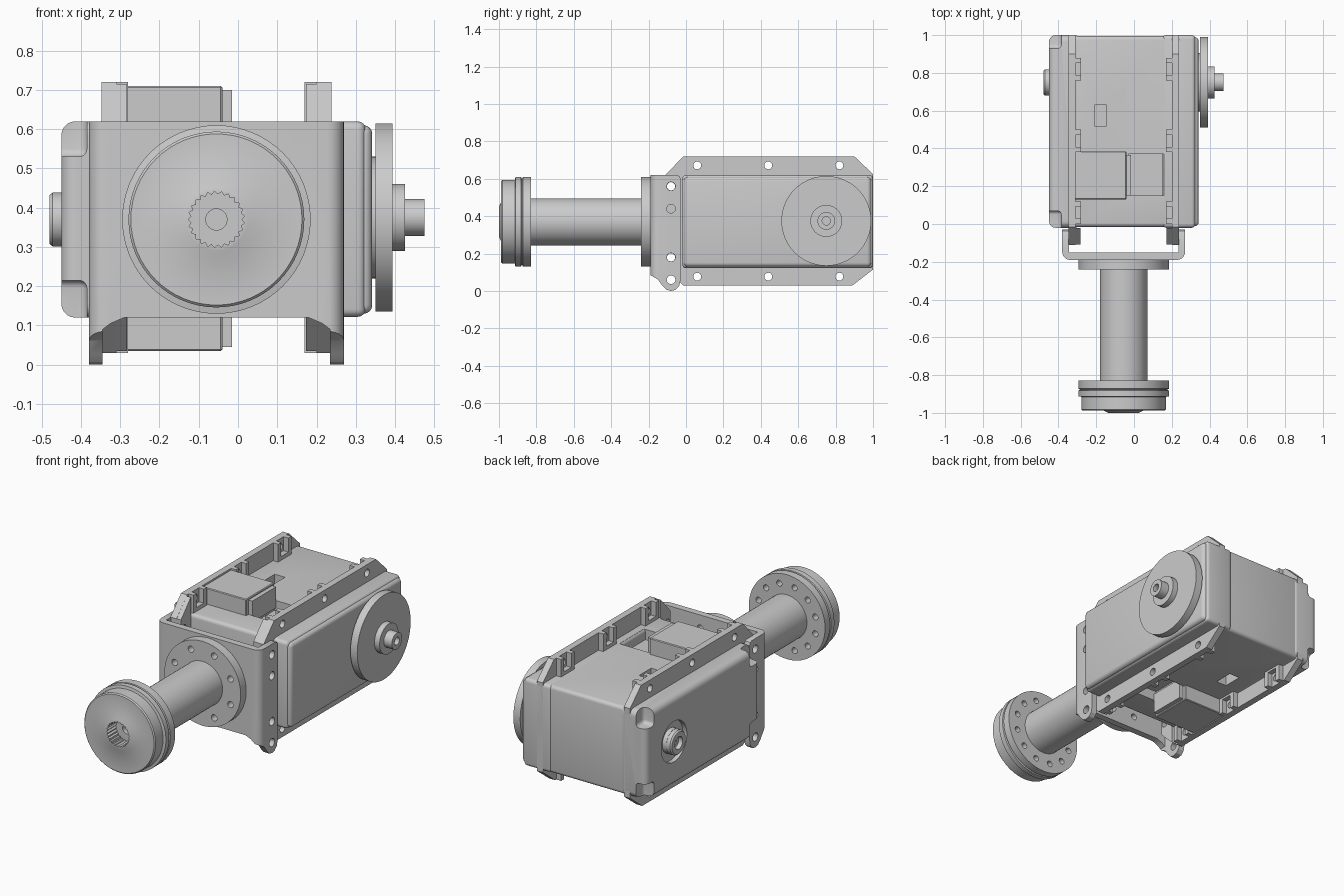
import bpy, bmesh, math

if "Cube" in bpy.data.objects:
    bpy.data.objects.remove(bpy.data.objects["Cube"])

CX, CZ = -0.055, 0.37      # shaft axis, also the body's mirror plane in x
HY = 0.75                  # output disc centre


def finish(name, bm):
    bmesh.ops.recalc_face_normals(bm, faces=bm.faces)
    me = bpy.data.meshes.new(name)
    bm.to_mesh(me)
    bm.free()
    ob = bpy.data.objects.new(name, me)
    bpy.context.collection.objects.link(ob)
    return ob


def at(axis, u, v, t):
    return {'x': (t, u, v), 'y': (u, t, v), 'z': (u, v, t)}[axis]


def prism(name, pts, axis, a, b):
    bm = bmesh.new()
    lo = [bm.verts.new(at(axis, u, v, a)) for u, v in pts]
    hi = [bm.verts.new(at(axis, u, v, b)) for u, v in pts]
    bm.faces.new(lo)
    bm.faces.new(hi)
    n = len(pts)
    for i in range(n):
        j = (i + 1) % n
        bm.faces.new((lo[i], lo[j], hi[j], hi[i]))
    return finish(name, bm)


def box(name, lo, hi, bevel=0, seg=4):
    bm = bmesh.new()
    bmesh.ops.create_cube(bm, size=1)
    for v in bm.verts:
        v.co = [(l + h) / 2 + c * (h - l) for l, h, c in zip(lo, hi, v.co)]
    if bevel:
        bmesh.ops.bevel(bm, geom=bm.edges[:], offset=bevel, segments=seg,
                        profile=0.5, affect='EDGES')
    return finish(name, bm)


def lathe(name, prof, axis, u, v, n=64):
    # prof is (radius, position along axis), closed on itself or on the axis
    bm = bmesh.new()
    ang = [math.tau * i / n for i in range(n)]
    rings = [[bm.verts.new(at(axis, u + r * math.cos(a), v + r * math.sin(a), t))
              for a in ang] for r, t in prof]
    pairs = list(zip(rings, rings[1:]))
    if prof[0][0] > 0:
        pairs.append((rings[-1], rings[0]))
    for p, q in pairs:
        for i in range(n):
            j = (i + 1) % n
            bm.faces.new((p[i], p[j], q[j], q[i]))
    bmesh.ops.remove_doubles(bm, verts=bm.verts, dist=1e-5)
    return finish(name, bm)


def rod(r, a, b, axis, u, v, n=24, name="cutter"):
    return lathe(name, [(0, a), (r, a), (r, b), (0, b)], axis, u, v, n)


def cut(ob, cutters):
    bm = bmesh.new()
    for c in cutters:
        bm.from_mesh(c.data)
        bpy.data.objects.remove(c)
    tool = finish("cutter", bm)
    tool.hide_render = True
    m = ob.modifiers.new("cut", 'BOOLEAN')
    m.operation, m.solver, m.object = 'DIFFERENCE', 'EXACT', tool
    bpy.context.view_layer.objects.active = ob
    bpy.ops.object.modifier_apply(modifier=m.name)
    bpy.data.objects.remove(tool)


def ring_of_holes(r, count, a, b, size):
    return [rod(size, a, b, 'y', CX + r * math.cos(t), CZ + r * math.sin(t), 16)
            for t in [math.tau * (i + 0.5) / count for i in range(count)]]


# Main body with connector pockets on top and underside
body = box("motor_body", (-0.33, -0.015, 0.122), (0.22, 0.995, 0.618), 0.02)
pockets = []
for z0, z1 in ((0.56, 0.7), (0.05, 0.18)):
    pockets.append(box("cutter", (-0.03, 0.15, z0), (0.16, 0.37, z1)))
    pockets.append(box("cutter", (-0.21, 0.52, z0), (-0.145, 0.63, z1)))
cut(body, pockets)

# Connector housings
for side, a, b, c in (("top", 0.58, 0.71, 0.70), ("bottom", 0.16, 0.035, 0.045)):
    box(f"connector_{side}", (-0.32, 0.13, min(a, b)), (-0.04, 0.385, max(a, b)), 0.004, 1)
    box(f"connector_lip_{side}", (-0.06, 0.15, min(a, c)), (-0.015, 0.365, max(a, c)))

# Left cover: scooped corners, ring groove and idler boss
left = box("left_cover", (-0.45, -0.02, 0.12), (-0.28, 1.0, 0.62), 0.035, 5)
cuts = [box("cutter", (-0.6, y0, z0), (-0.385, y1, z1), 0.02)
        for y0, y1 in ((-0.2, 0.07), (0.93, 1.2))
        for z0, z1 in ((0.53, 0.8), (-0.1, 0.215))]
cuts.append(lathe("cutter", [(0.07, -0.5), (0.115, -0.5), (0.115, -0.425), (0.07, -0.425)],
                  'x', HY, CZ))
cut(left, cuts)
lathe("idler_boss", [(0.035, -0.40), (0.069, -0.40), (0.069, -0.472), (0.062, -0.48),
                     (0.035, -0.48)], 'x', HY, CZ, 48)
lathe("idler_screw", [(0, -0.42), (0.036, -0.42), (0.036, -0.455), (0.016, -0.455),
                      (0.016, -0.435), (0, -0.435)], 'x', HY, CZ, 32)

# Right cover, with a shallow step around its face
box("right_cover", (0.15, -0.02, 0.122), (0.325, 1.0, 0.62), 0.02)
box("right_cover_plate", (0.25, -0.012, 0.13), (0.342, 0.99, 0.61), 0.022)

# Output disc and hub
lathe("output_disc", [(0, 0.33), (0.155, 0.33), (0.155, 0.35), (0.24, 0.35), (0.24, 0.393),
                      (0.085, 0.393), (0.085, 0.425), (0.047, 0.425), (0.047, 0.475),
                      (0.022, 0.475), (0.022, 0.45), (0, 0.45)], 'x', HY, 0.375)

# Mounting rails on both sides, with bolt ears
rail = [(-0.11, 0.62), (-0.015, 0.72), (0.9, 0.72), (1.0, 0.625),
        (1.0, 0.115), (0.89, 0.03), (-0.015, 0.03), (-0.11, 0.12)]
tab = [(-0.108, 0.62), (-0.02, 0.715), (-0.02, 0.035), (-0.108, 0.12)]
BOLTS = (0.06, 0.44, 0.82)


def span(s, d0, d1):
    return sorted((CX + s * d0, CX + s * d1))


for side, s in (("left", -1), ("right", 1)):
    def bolt_holes():
        return [rod(0.021, -0.6, 0.6, 'x', y, z)
                for y in BOLTS for z in (0.672, 0.077)] + \
               [rod(0.022, -0.6, 0.6, 'x', -0.08, z) for z in (0.56, 0.18, 0.06)]
    plate = prism(f"{side}_rail", rail, 'x', *span(s, 0.255, 0.293))
    cut(plate, bolt_holes())
    front = prism(f"{side}_rail_tab", tab, 'x', *span(s, 0.228, 0.256))
    cut(front, bolt_holes())
    x0, x1 = span(s, 0.225, 0.256)
    for y in BOLTS:
        for lvl, z0, z1, c0, c1 in (("top", 0.6, 0.72, 0.64, 0.8),
                                    ("bottom", 0.03, 0.14, -0.1, 0.11)):
            ear = box(f"{side}_{lvl}_bolt_ear", (x0, y - 0.06, z0), (x1, y + 0.06, z1))
            cut(ear, [box("cutter", (x0 - 0.02, y - 0.032, c0), (x1 + 0.02, y + 0.032, c1))])

# U-shaped front bracket with drop-down lugs
half = [(0.29, -0.03), (0.29, -0.152), (0.325, -0.03)]
arc = [(0.283 + 0.042 * math.cos(t), -0.148 - 0.042 * math.sin(t))
       for t in [math.pi / 2 * i / 6 for i in range(7)]]
right_half = [(0.29, -0.152), (0.29, -0.03), (0.325, -0.03)] + arc
outline = [(CX + d, y) for d, y in right_half] + [(CX - d, y) for d, y in reversed(right_half)]
bracket = prism("front_bracket", outline, 'z', 0, 0.62)
cut(bracket, [prism("cutter", [(CX + d, z) for d, z in
                               ((-0.29, -0.1), (-0.29, 0.09), (-0.27, 0.105), (-0.235, 0.12),
                                (0.235, 0.12), (0.27, 0.105), (0.29, 0.09), (0.29, -0.1))],
                    'y', -0.3, 0.1)])
cut(bracket, [prism("cutter", [(-0.3, 0.085), (-0.19, 0.085), (-0.15, 0.062), (-0.125, 0.027),
                               (-0.105, 0.007), (-0.08, 0.0005), (-0.055, 0.007),
                               (-0.037, 0.025), (-0.029, 0.06), (0.1, 0.06), (0.1, -0.1),
                               (-0.3, -0.1)], 'x', -0.6, 0.6),
              prism("cutter", [(-0.05, 0.621), (-0.036, 0.614), (-0.029, 0.6), (0.1, 0.6),
                               (0.1, 0.7), (-0.05, 0.7)], 'x', -0.6, 0.6)])
cut(bracket, [rod(0.023, -0.6, 0.6, 'x', -0.08, z) for z in (0.56, 0.44, 0.18, 0.06)]
    + ring_of_holes(0.19, 8, -0.3, -0.12, 0.018))

# Arm: mounting flange, tube and end wheel
flange = rod(0.24, -0.24, -0.19, 'y', CX, CZ, 64, "arm_flange")
cut(flange, ring_of_holes(0.19, 8, -0.3, -0.12, 0.018))
rod(0.126, -0.84, -0.2, 'y', CX, CZ, 48, "arm_tube")
wheel = lathe("end_wheel", [(0, -1.0), (0.08, -1.0), (0.105, -0.988), (0.218, -0.988),
                            (0.224, -0.982), (0.224, -0.915), (0.24, -0.912), (0.24, -0.882),
                            (0.232, -0.879), (0.232, -0.875), (0.24, -0.872), (0.24, -0.828),
                            (0, -0.828)], 'y', CX, CZ)
# Splined socket and bolt holes of the end wheel
teeth = 25
spline = []
for i in range(teeth * 2):
    r, t = (0.072 if i % 2 else 0.064), math.pi * i / teeth
    spline.append((CX + r * math.cos(t), CZ + r * math.sin(t)))
cut(wheel, [prism("cutter", spline, 'y', -1.1, -0.92)]
    + ring_of_holes(0.185, 12, -0.87, -0.7, 0.017))
cut(wheel, [rod(0.027, -0.95, -0.86, 'y', CX, CZ)])

# Smooth rounded surfaces, keep edges crisp
bpy.ops.object.select_all(action='SELECT')
bpy.ops.object.shade_smooth_by_angle(angle=math.radians(30))
